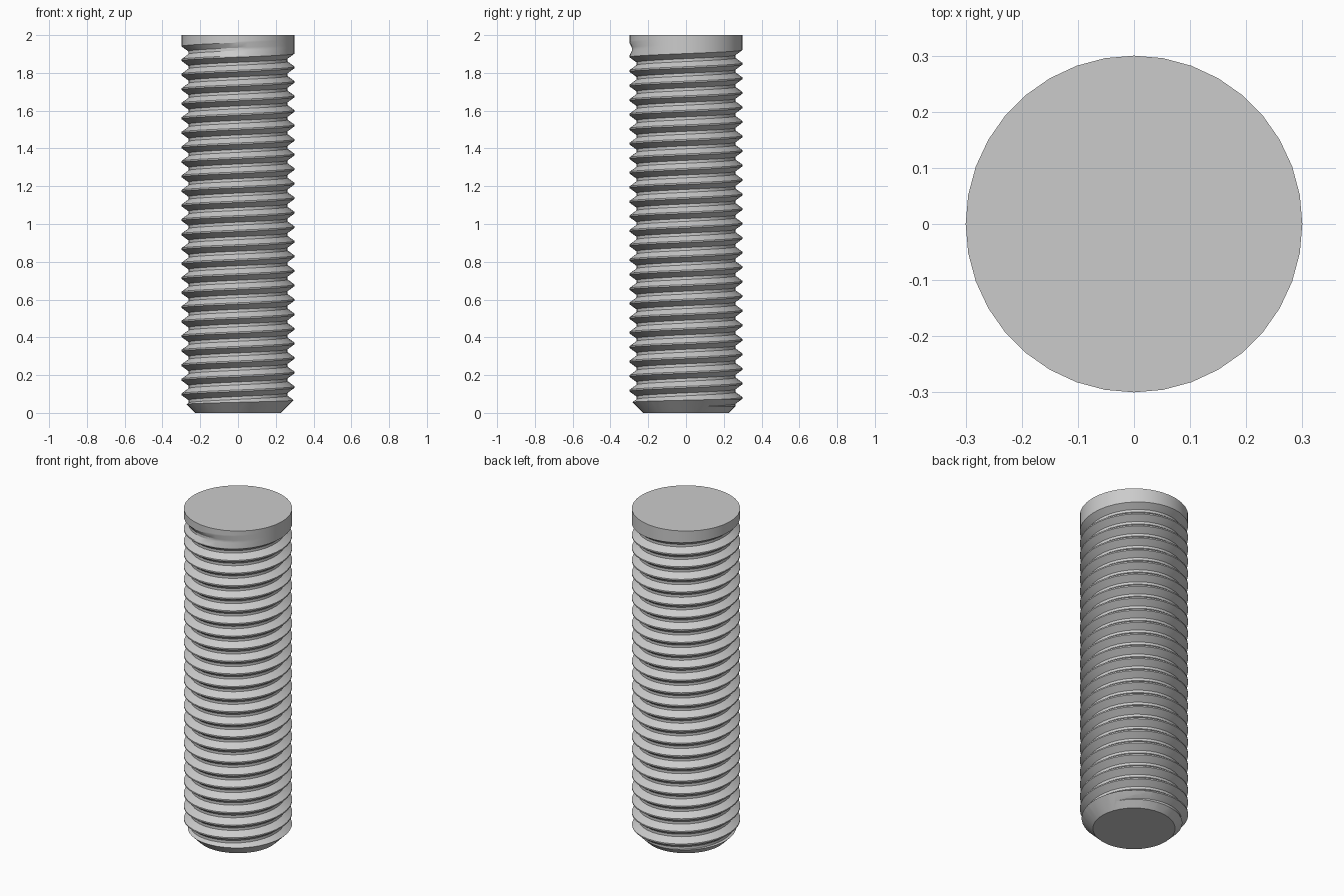
import bpy, bmesh, math

cube = bpy.data.objects.get("Cube")
if cube:
    bpy.data.objects.remove(cube, do_unlink=True)

SIDES = 36
HEIGHT = 2.0
CREST_R, ROOT_R = 0.30, 0.263
PITCH = HEIGHT / 26
CREST_Z = 0.06            # height of the first crest on the +x side
RUNOUT, RUNOUT_LEN = 23.5, 0.4   # turn where the groove starts to fade

steel = bpy.data.materials.new("grey_steel")
steel.use_nodes = True
grey = (0.6, 0.6, 0.6, 1.0)
steel.diffuse_color = grey
steel.node_tree.nodes["Principled BSDF"].inputs["Base Color"].default_value = grey

# Thread profile over one pitch: (height fraction, groove depth fraction)
profile = [(-0.05, 0), (0.05, 0), (0.40, 1), (0.60, 1)]


def thread_point(step, h, depth):
    turn = step / SIDES
    fade = min(1, max(0, 1 - (turn - RUNOUT) / RUNOUT_LEN))
    r = CREST_R - (CREST_R - ROOT_R) * depth * fade
    a = math.tau * turn
    return r * math.cos(a), r * math.sin(a), CREST_Z + PITCH * (turn + h)


# Threaded rod: one helical strip whose top edge joins the next turn
bm = bmesh.new()
steps = range(-4 * SIDES, 30 * SIDES)
rows = [[bm.verts.new(thread_point(s, h, d)) for h, d in profile] for s in steps]
for i in range(len(rows) - SIDES - 1):
    a = rows[i] + [rows[i + SIDES][0]]
    b = rows[i + 1] + [rows[i + SIDES + 1][0]]
    for k in range(len(profile)):
        bm.faces.new((a[k], b[k], b[k + 1], a[k + 1]))

# Trim both ends flat and close them
for z, up in ((0, -1), (HEIGHT, 1)):
    geom = bm.verts[:] + bm.edges[:] + bm.faces[:]
    bmesh.ops.bisect_plane(bm, geom=geom, dist=1e-6, plane_co=(0, 0, z),
                           plane_no=(0, 0, up), clear_outer=True)
bmesh.ops.delete(bm, geom=[v for v in bm.verts if not v.link_faces], context='VERTS')
bmesh.ops.holes_fill(bm, edges=[e for e in bm.edges if e.is_boundary], sides=0)
bmesh.ops.recalc_face_normals(bm, faces=bm.faces[:])
mesh = bpy.data.meshes.new("threaded_rod")
bm.to_mesh(mesh)
bm.free()
mesh.materials.append(steel)
rod = bpy.data.objects.new("threaded_rod", mesh)
bpy.context.collection.objects.link(rod)

# Bottom chamfer: keep only what lies inside a wide 45 degree cone
TIP_R, BELOW, CONE_H = 0.228, 0.1, 2.3
bpy.ops.mesh.primitive_cone_add(vertices=SIDES, radius1=TIP_R - BELOW,
                                radius2=TIP_R - BELOW + CONE_H, depth=CONE_H,
                                location=(0, 0, CONE_H / 2 - BELOW))
cone = bpy.context.object
cone.name = "chamfer_cutter"
cone.hide_render = True
cone.data.materials.append(steel)
cut = rod.modifiers.new("chamfer", 'BOOLEAN')
cut.operation, cut.solver, cut.object = 'INTERSECT', 'EXACT', cone

bpy.ops.object.select_all(action='DESELECT')
rod.select_set(True)
bpy.context.view_layer.objects.active = rod
bpy.ops.object.modifier_apply(modifier=cut.name)
bpy.data.objects.remove(cone, do_unlink=True)
bpy.ops.object.shade_smooth_by_angle(angle=math.radians(25))
